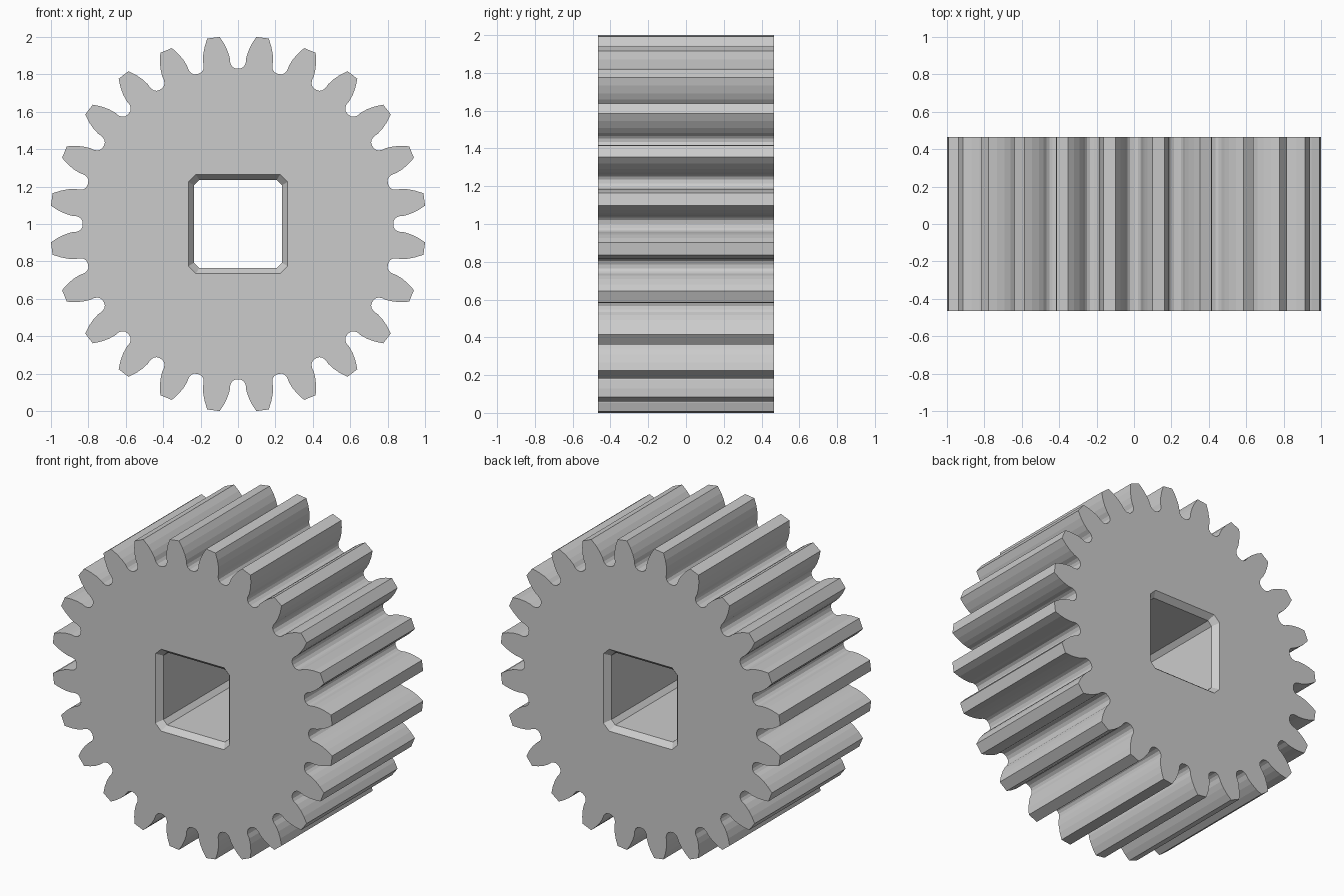
import bpy, bmesh
from math import sin, cos, radians

if "Cube" in bpy.data.objects:
    bpy.data.objects.remove(bpy.data.objects["Cube"])

TEETH, HALF, CZ = 24, 0.465, 1.0
PITCH = 360 / TEETH

# Half of one tooth gap: (radius, angle from the gap's middle in degrees)
GAP = [(0.83, 0), (0.834, 1.4), (0.846, 2.3), (0.863, 2.75), (0.89, 2.85),
       (0.925, 3.4), (0.965, 4.35), (1.005, 5.6)]


def gear_outline():
    pts = []
    for i in range(TEETH):
        full = [(r, -a) for r, a in reversed(GAP)] + GAP[1:]
        for r, a in full:
            t = radians(i * PITCH + a)
            pts.append((r * cos(t), r * sin(t)))
    return pts


def bore_outline(h, cut):
    k = h - cut
    return [(h, -k), (h, k), (k, h), (-k, h), (-h, k), (-h, -k), (-k, -h), (k, -h)]


def ring(bm, pts, y):
    return [bm.verts.new((x, y, CZ + z)) for x, z in pts]


def bridge(bm, a, b):
    n = len(a)
    for i in range(n):
        bm.faces.new((a[i], a[(i + 1) % n], b[(i + 1) % n], b[i]))


def ring_edges(bm, r):
    return [bm.edges.get((r[i], r[(i + 1) % len(r)])) for i in range(len(r))]


bm = bmesh.new()

# Toothed rim
rims = [ring(bm, gear_outline(), y) for y in (-HALF, HALF)]
bridge(bm, *rims)

# Square bore with chamfered mouths
wide, narrow, depth = bore_outline(0.265, 0.04), bore_outline(0.235, 0.028), 0.037
bore = [ring(bm, wide, -HALF), ring(bm, narrow, -HALF + depth),
        ring(bm, narrow, HALF - depth), ring(bm, wide, HALF)]
for a, b in zip(bore, bore[1:]):
    bridge(bm, a, b)

# Flat end faces between rim and bore
for rim, mouth, ny in ((rims[0], bore[0], -1), (rims[1], bore[3], 1)):
    bmesh.ops.triangle_fill(bm, use_beauty=True, normal=(0, ny, 0),
                            edges=ring_edges(bm, rim) + ring_edges(bm, mouth))

bmesh.ops.recalc_face_normals(bm, faces=bm.faces)
mesh = bpy.data.meshes.new("spur_gear")
bm.to_mesh(mesh)
bm.free()
bpy.context.collection.objects.link(bpy.data.objects.new("spur_gear", mesh))
